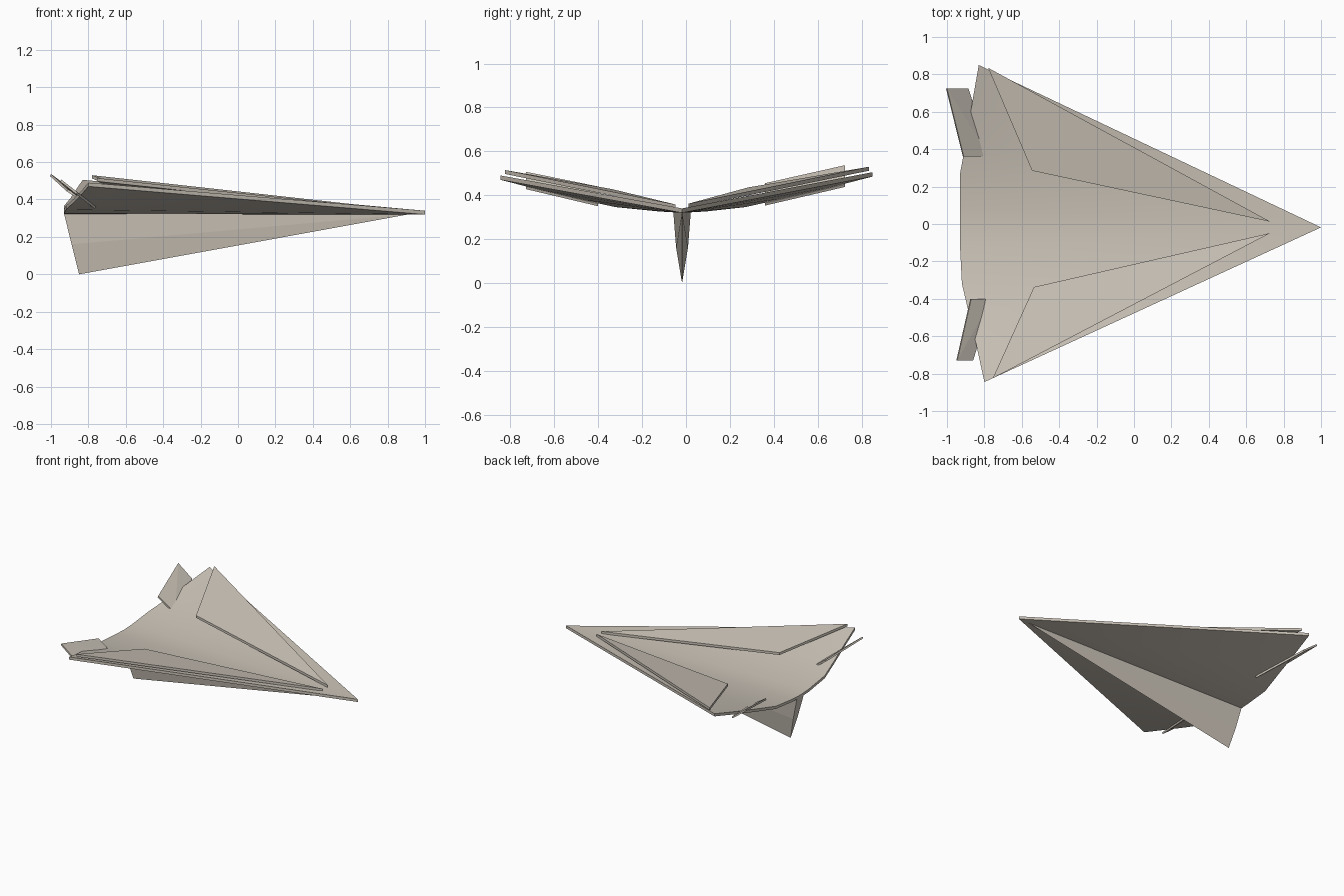
import bpy, bmesh, math
from mathutils import Vector

cube = bpy.data.objects.get("Cube")
if cube:
    bpy.data.objects.remove(cube, do_unlink=True)

# One paper colour for everything
paper = bpy.data.materials.new("warm_paper")
paper.use_nodes = True
COLOUR = (0.60, 0.55, 0.48, 1)
paper.diffuse_color = COLOUR
paper.node_tree.nodes["Principled BSDF"].inputs["Base Color"].default_value = COLOUR

CENTRE = -0.018  # fold line of the sheet


def finish(name, bm, smooth=False):
    bmesh.ops.recalc_face_normals(bm, faces=bm.faces)
    mesh = bpy.data.meshes.new(name)
    bm.to_mesh(mesh)
    bm.free()
    mesh.materials.append(paper)
    obj = bpy.data.objects.new(name, mesh)
    bpy.context.collection.objects.link(obj)
    if smooth:
        bpy.ops.object.select_all(action="DESELECT")
        obj.select_set(True)
        bpy.context.view_layer.objects.active = obj
        bpy.ops.object.shade_smooth_by_angle(angle=math.radians(30))
    return obj


def sheet(name, points, faces, drop, smooth=False):
    """Solid sheet: the given top faces thickened by the drop vector."""
    bm = bmesh.new()
    verts = [bm.verts.new(p) for p in points]
    top = [bm.faces.new([verts[i] for i in f]) for f in faces]
    new = bmesh.ops.extrude_face_region(bm, geom=top, use_keep_orig=True)["geom"]
    moved = [v for v in new if isinstance(v, bmesh.types.BMVert)]
    bmesh.ops.translate(bm, verts=moved, vec=drop)
    return finish(name, bm, smooth)


# Wing: a fan from the nose to the curved trailing edge
nose = (1, CENTRE, 0.34)
trailing = [
    (-0.80, -0.845, 0.49), (-0.84, -0.66, 0.443), (-0.88, -0.49, 0.402),
    (-0.92, -0.32, 0.366), (-0.93, -0.12, 0.346), (-0.93, CENTRE, 0.34),
    (-0.93, 0.09, 0.346), (-0.93, 0.27, 0.366), (-0.895, 0.46, 0.408),
    (-0.865, 0.65, 0.454), (-0.83, 0.85, 0.505),
]
sheet("wing", [nose] + trailing,
      [(0, i, i + 1) for i in range(1, len(trailing))], Vector((0, 0, -0.02)), True)

# Raised folded panels above each wing half
panels = {
    "left_panel": [(0.73, 0.012, 0.362), (-0.78, 0.835, 0.53), (-0.545, 0.285, 0.436)],
    "right_panel": [(0.73, -0.048, 0.358), (-0.755, -0.825, 0.515), (-0.535, -0.337, 0.428)],
}
for name, corners in panels.items():
    sheet(name, corners, [(0, 1, 2)], Vector((0, 0, -0.018)))

# Tilted tail flaps slotted through the trailing edge
flaps = {
    "left_flap": [(-1, 0.725, 0.537), (-0.885, 0.725, 0.45),
                  (-0.77, 0.36, 0.365), (-0.91, 0.36, 0.455)],
    "right_flap": [(-0.945, -0.73, 0.507), (-0.86, -0.73, 0.44),
                   (-0.76, -0.40, 0.362), (-0.87, -0.40, 0.44)],
}
for name, corners in flaps.items():
    sheet(name, corners, [(0, 1, 2), (0, 2, 3)], Vector((-0.005, 0, -0.012)))

# Keel: a slim folded wedge below the fold line
bm = bmesh.new()
tip = bm.verts.new((0.92, CENTRE, 0.322))
bottom = bm.verts.new((-0.85, CENTRE, 0))
sides = []
for s in (-1, 1):
    mid = bm.verts.new((-0.89, CENTRE + s * 0.027, 0.16))
    rear = bm.verts.new((-0.93, CENTRE + s * 0.04, 0.325))
    bm.faces.new((tip, bottom, mid))
    bm.faces.new((tip, mid, rear))
    sides.append((mid, rear))
(mid_a, rear_a), (mid_b, rear_b) = sides
bm.faces.new((bottom, mid_a, mid_b))
bm.faces.new((mid_a, rear_a, rear_b, mid_b))
bm.faces.new((tip, rear_a, rear_b))
finish("keel", bm)
